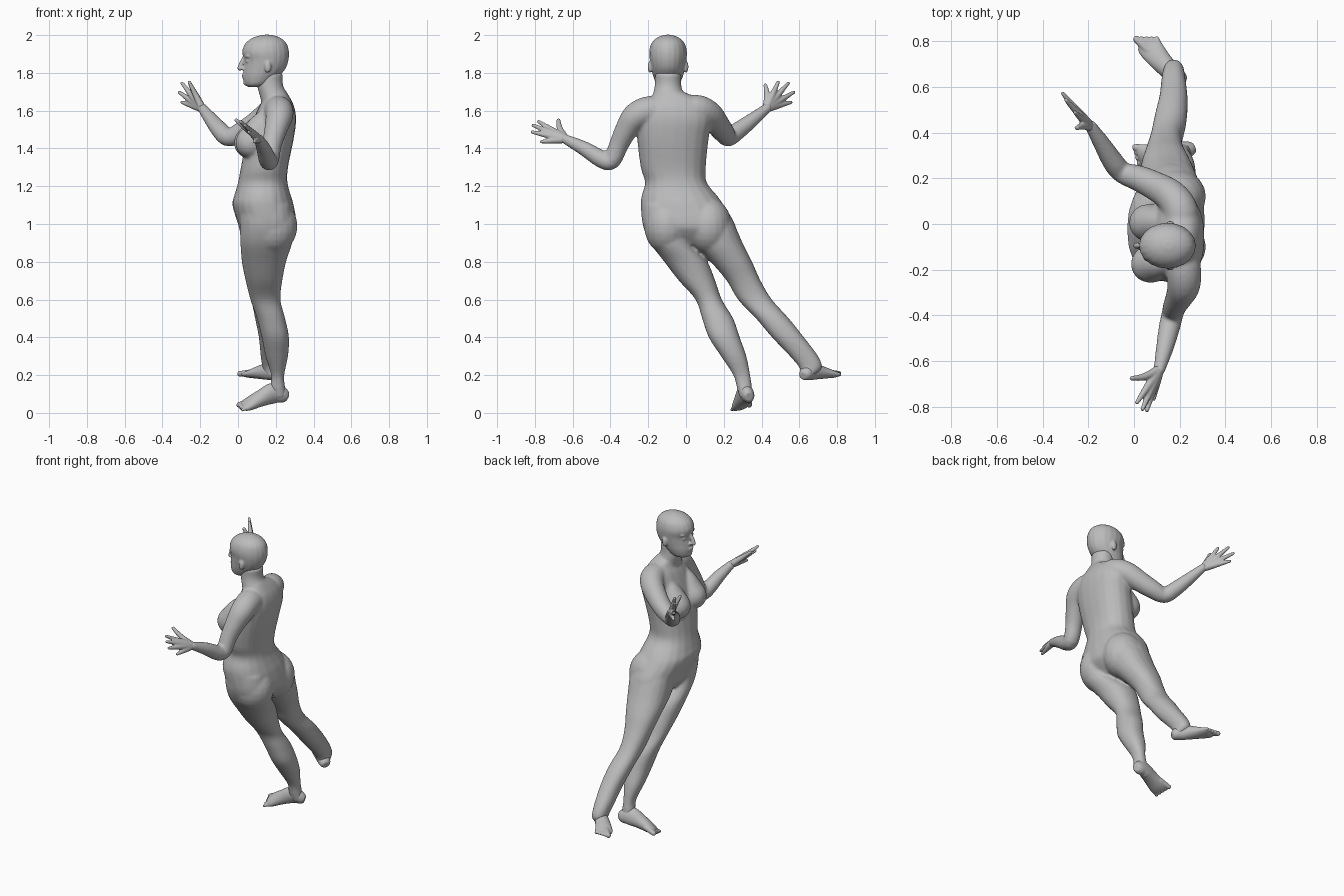
import bpy
import bmesh
import math
from mathutils import Vector, Matrix

default_cube = bpy.data.objects.get("Cube")
if default_cube:
    bpy.data.objects.remove(default_cube, do_unlink=True)

SIDES = 20
STEPS = 4

skin = bpy.data.materials.new("plain_grey")
skin.use_nodes = True
skin.diffuse_color = (0.5, 0.5, 0.5, 1)
skin.node_tree.nodes["Principled BSDF"].inputs["Base Color"].default_value = skin.diffuse_color


def smooth_rows(rows):
    """Catmull-Rom interpolation between rows of numbers."""
    result = []
    last = len(rows) - 1
    for i in range(last):
        before, start, end, after = rows[max(i - 1, 0)], rows[i], rows[i + 1], rows[min(i + 2, last)]
        for step in range(STEPS):
            t = step / STEPS
            result.append([
                b + (c - a) * t / 2 + (a - 2.5 * b + 2 * c - d / 2) * t ** 2
                + (1.5 * (b - c) + (d - a) / 2) * t ** 3
                for a, b, c, d in zip(before, start, end, after)])
    result.append(list(rows[-1]))
    return result


def soft_square(value, power):
    return math.copysign(abs(value) ** power, value)


def loft(bm, rows, up=None, power=1):
    """Skin elliptical rings (x, y, z, radius_u, radius_v); level rings if no up axis is given."""
    rows = smooth_rows(rows)
    centres = [Vector(row[:3]) for row in rows]
    rings = []
    for i, (centre, row) in enumerate(zip(centres, rows)):
        u, v = Vector((1, 0, 0)), Vector((0, 1, 0))
        if up:
            along = (centres[min(i + 1, len(rows) - 1)] - centres[max(i - 1, 0)]).normalized()
            v = along.cross(Vector(up)).normalized()
            u = v.cross(along)
        ring = []
        for k in range(SIDES):
            angle = math.tau * k / SIDES
            across = u * row[3] * soft_square(math.cos(angle), power)
            ring.append(bm.verts.new(centre + across + v * row[4] * soft_square(math.sin(angle), power)))
        rings.append(ring)
    for low, high in zip(rings, rings[1:]):
        for k in range(SIDES):
            n = (k + 1) % SIDES
            bm.faces.new((low[k], low[n], high[n], high[k]))
    bm.faces.new(rings[0][::-1])
    bm.faces.new(rings[-1])


def slices(bm, rows, power=1):
    """Loft level slices given as (z, front, back, left, right)."""
    loft(bm, [((f + b) / 2, (l + r) / 2, z, (b - f) / 2, (r - l) / 2) for z, f, b, l, r in rows],
         power=power)


def tube(bm, rows, up=(0, 0.2, 1)):
    """Round tube through (x, y, z, radius), with a domed tip."""
    rows = [(*row, row[3]) for row in rows]
    x, y, z, r, _ = rows[-1]
    loft(bm, rows, up)
    blob(bm, (x, y, z), (r, r, r))


def blob(bm, centre, size):
    matrix = Matrix.Translation(centre) @ Matrix.Diagonal((*size, 1))
    bmesh.ops.create_uvsphere(bm, u_segments=SIDES, v_segments=12, radius=1, matrix=matrix)


def fuse(name, bm, voxel, passes):
    """Merge the overlapping forms into one smooth skin."""
    bmesh.ops.recalc_face_normals(bm, faces=bm.faces)
    mesh = bpy.data.meshes.new(name)
    bm.to_mesh(mesh)
    bm.free()
    obj = bpy.data.objects.new(name, mesh)
    bpy.context.collection.objects.link(obj)
    remesh = obj.modifiers.new("merge", 'REMESH')
    remesh.mode = 'VOXEL'
    remesh.voxel_size = voxel
    relax = obj.modifiers.new("relax", 'SMOOTH')
    relax.factor = 0.5
    relax.iterations = passes
    graph = bpy.context.evaluated_depsgraph_get()
    final = bpy.data.meshes.new_from_object(obj.evaluated_get(graph))
    obj.modifiers.clear()
    obj.data = final
    final.materials.clear()
    final.materials.append(skin)
    for face in final.polygons:
        face.use_smooth = True


# Torso
body = bmesh.new()
slices(body, [
    (.89, .06, .24, -.11, .18), (.95, .015, .29, -.2, .255), (1, 0, .31, -.23, .26),
    (1.1, -.03, .295, -.24, .2), (1.15, -.02, .28, -.235, .165), (1.22, 0, .262, -.217, .11),
    (1.3, .015, .265, -.24, .105), (1.45, .045, .295, -.258, .12), (1.55, .08, .308, -.255, .135),
    (1.62, .11, .298, -.23, .11), (1.67, .14, .275, -.18, .05), (1.71, .14, .25, -.155, -.035)], .88)
for y, x in ((-.175, .068), (.005, .06)):
    tube(body, [(.15, y, 1.59, .03), (.12, y, 1.53, .06), (x + .02, y, 1.46, .08), (x, y, 1.43, .082)],
         (1, 0, 0))
for y in (-.1, .12):
    blob(body, (.18, y, .99), (.135, .122, .15))

# Standing leg and raised leg
slices(body, [
    (1.1, .01, .28, -.232, 0), (1, .01, .295, -.23, .02), (.9, .012, .287, -.19, .03),
    (.8, .02, .255, -.115, .113), (.7, .04, .235, -.038, .155), (.6, .065, .225, .05, .19),
    (.5, .1, .25, .085, .25), (.4, .125, .27, .12, .285), (.3, .145, .265, .185, .32),
    (.2, .175, .245, .25, .34), (.13, .17, .25, .27, .35), (.08, .18, .255, .285, .348)], .9)
slices(body, [
    (1.1, .02, .27, 0, .195), (1, .02, .29, .01, .255), (.9, .02, .28, .03, .3),
    (.8, .03, .25, .13, .35), (.7, .05, .22, .215, .395), (.6, .07, .21, .275, .455),
    (.5, .09, .23, .37, .545), (.4, .11, .235, .455, .625), (.3, .12, .225, .55, .7),
    (.24, .13, .22, .6, .72), (.2, .145, .22, .61, .68)], .9)

# Shoulders and arms
tube(body, [
    (.2, -.1, 1.59, .077), (.215, -.19, 1.6, .078), (.218, -.265, 1.57, .073), (.2, -.315, 1.5, .061),
    (.18, -.355, 1.42, .052), (.168, -.395, 1.335, .048), (.155, -.45, 1.345, .047),
    (.135, -.54, 1.4, .039), (.11, -.64, 1.45, .026)], (1, 0, 0))
tube(body, [
    (.2, -.06, 1.59, .077), (.205, .05, 1.607, .078), (.165, .12, 1.582, .072), (.095, .165, 1.53, .064),
    (.02, .2, 1.485, .057), (-.05, .225, 1.458, .048), (-.09, .27, 1.49, .047),
    (-.14, .35, 1.55, .038), (-.19, .43, 1.615, .026)], (1, 0, 0))

# Neck
slices(body, [
    (1.62, .13, .29, -.2, .01), (1.68, .115, .26, -.178, -.012),
    (1.74, .1, .238, -.165, -.025), (1.8, .11, .24, -.165, -.025)])
fuse("body", body, .008, 10)


# Feet: lofted sole and instep with five toes fanned between the first and last tips
def foot(name, rows, up, first_tip, last_tip):
    bm = bmesh.new()
    loft(bm, rows, up)
    root = Vector(rows[2][:3])
    for i in range(5):
        tip = Vector(first_tip).lerp(Vector(last_tip), i / 4)
        radius = (.019, .015, .014, .013, .012)[i]
        base = root.lerp(tip, .65)
        tube(bm, [(*base, radius), (*tip, radius * .8)], up)
    fuse(name, bm, .005, 4)


foot("left_foot", [
    (.262, .335, .085, .025, .022), (.24, .328, .092, .042, .034), (.19, .318, .105, .058, .04),
    (.12, .303, .077, .044, .046), (.06, .293, .048, .031, .054), (.028, .288, .033, .02, .052)],
    (0, -.35, 1), (.006, .335, .042), (.025, .243, .016))
foot("right_foot", [
    (.22, .62, .197, .02, .022), (.205, .63, .203, .033, .035), (.168, .66, .22, .047, .041),
    (.115, .715, .214, .035, .048), (.075, .765, .206, .022, .054), (.06, .79, .203, .016, .052)],
    (0, 0, 1), (.01, .808, .207), (.1, .812, .205))

# Head with nose, lips, chin, eyelids, brow and ears
head = bmesh.new()
mid = -.095
slices(head, [
    (z, front, back, mid - half, mid + half) for z, front, back, half in [
        (1.725, .055, .12, .035), (1.74, .035, .17, .06), (1.78, .027, .215, .078),
        (1.82, .03, .25, .088), (1.865, .034, .267, .096), (1.91, .022, .27, .1),
        (1.95, .035, .26, .091), (1.975, .06, .24, .073), (1.992, .092, .21, .047),
        (2.002, .135, .17, .015)]])
tube(head, [(.035, mid, 1.885, .01), (.018, mid, 1.85, .012), (.01, mid, 1.825, .014)], (1, 0, 0))
blob(head, (.033, mid, 1.788), (.014, .026, .008))
blob(head, (.034, mid, 1.776), (.013, .023, .008))
blob(head, (.044, mid, 1.748), (.016, .026, .016))
for side in (-1, 1):
    blob(head, (.03, mid + side * .012, 1.822), (.013, .009, .009))
    blob(head, (.055, mid + side * .038, 1.862), (.015, .018, .01))
    blob(head, (.055, mid + side * .04, 1.888), (.017, .03, .01))
    blob(head, (.158, mid + side * .095, 1.832), (.018, .013, .032))
fuse("head", head, .005, 5)


# Hands: each finger runs from the wrist so the palm forms where they overlap
def hand(name, wrist, thumb, tips):
    bm = bmesh.new()
    wrist = Vector(wrist)
    for tip in tips:
        path = zip((0, .25, .5, .75, .97), (.022, .02, .0165, .0125, .009))
        tube(bm, [(*wrist.lerp(Vector(tip), t), r) for t, r in path])
    bend = wrist.lerp(Vector(thumb), .55) * .8 + wrist.lerp(Vector(tips[0]), .5) * .2
    tube(bm, [(*wrist, .02), (*bend, .016), (*thumb, .01)])
    fuse(name, bm, .005, 2)


hand("left_hand", (.11, -.635, 1.45), (-.01, -.675, 1.55),
     [(.01, -.785, 1.545), (.035, -.815, 1.525), (.055, -.82, 1.488), (.085, -.77, 1.435)])
hand("right_hand", (-.19, .425, 1.612), (-.25, .42, 1.735),
     [(-.26, .49, 1.755), (-.3, .545, 1.75), (-.315, .575, 1.7), (-.3, .56, 1.645)])
